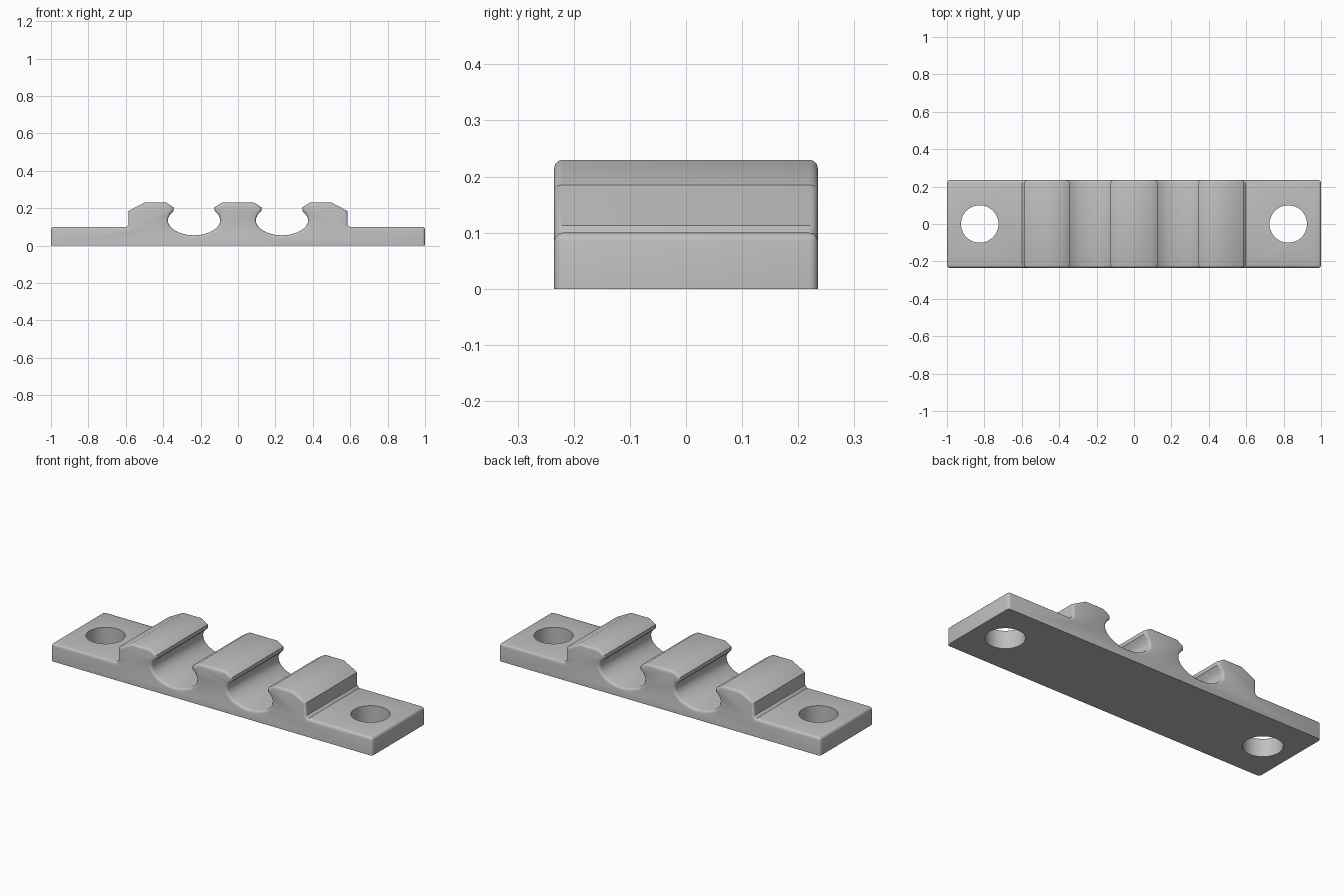
import bpy
import bmesh
import math

cube = bpy.data.objects.get("Cube")
if cube:
    bpy.data.objects.remove(cube, do_unlink=True)

HALF_DEPTH = 0.235
BEVEL = 0.015

grey = bpy.data.materials.new("plain grey")
grey.use_nodes = True
grey.diffuse_color = (0.52, 0.52, 0.52, 1)
grey.node_tree.nodes["Principled BSDF"].inputs["Base Color"].default_value = (0.52, 0.52, 0.52, 1)


def channel(steps=16):
    """Rounded snap-in channel, from its inner lip to its outer lip."""
    points = []
    for i in range(steps + 1):
        a = math.radians(142 + 256 * i / steps)
        points.append((0.235 + 0.14 * math.cos(a), 0.135 + 0.08 * math.sin(a)))
    return points


# Half profile: centre block, channel, outer block, mounting tab
half = [(0.085, 0.23), (0.125, 0.205)] + channel() + [
    (0.345, 0.205), (0.385, 0.23), (0.5, 0.23), (0.585, 0.185),
    (0.585, 0.113), (0.598, 0.1), (1, 0.1), (1, 0)]
profile = half + [(-x, z) for x, z in reversed(half)]

# Extrude the profile front to back
bm = bmesh.new()
face = bm.faces.new([bm.verts.new((x, -HALF_DEPTH, z)) for x, z in profile])
extruded = bmesh.ops.extrude_face_region(bm, geom=[face], use_keep_orig=True)
moved = [g for g in extruded["geom"] if isinstance(g, bmesh.types.BMVert)]
bmesh.ops.translate(bm, verts=moved, vec=(0, 2 * HALF_DEPTH, 0))
bmesh.ops.recalc_face_normals(bm, faces=bm.faces)


def is_rounded(edge):
    a, b = (v.co for v in edge.verts)
    on_bottom = max(a.z, b.z) < 0.001
    on_side = abs(a.y - b.y) < 0.001
    end_top = min(abs(a.x), abs(b.x)) > 0.999 and min(a.z, b.z) > 0.05
    return not on_bottom and (on_side or end_top)


# Soften the outline and the tab ends, leaving the underside sharp
bmesh.ops.bevel(bm, geom=[e for e in bm.edges if is_rounded(e)], offset=BEVEL,
                segments=3, profile=0.5, affect='EDGES', clamp_overlap=False)
bmesh.ops.recalc_face_normals(bm, faces=bm.faces)
mesh = bpy.data.meshes.new("double_channel_clip")
bm.to_mesh(mesh)
bm.free()
clip = bpy.data.objects.new("double_channel_clip", mesh)
bpy.context.collection.objects.link(clip)
mesh.materials.append(grey)

# Screw holes through both tabs
for side in (-1, 1):
    bpy.ops.mesh.primitive_cylinder_add(vertices=48, radius=0.1, depth=0.4,
                                        location=(side * 0.825, 0, 0.05))
    cutter = bpy.context.object
    cutter.name = "screw_hole_cutter"
    cutter.hide_render = True
    cutter.data.materials.append(grey)
    cut = clip.modifiers.new("screw_hole", 'BOOLEAN')
    cut.operation = 'DIFFERENCE'
    cut.solver = 'EXACT'
    cut.object = cutter
    bpy.ops.object.select_all(action='DESELECT')
    clip.select_set(True)
    bpy.context.view_layer.objects.active = clip
    bpy.ops.object.modifier_apply(modifier=cut.name)
    bpy.data.objects.remove(cutter, do_unlink=True)

bpy.ops.object.shade_smooth_by_angle(angle=math.radians(35))
